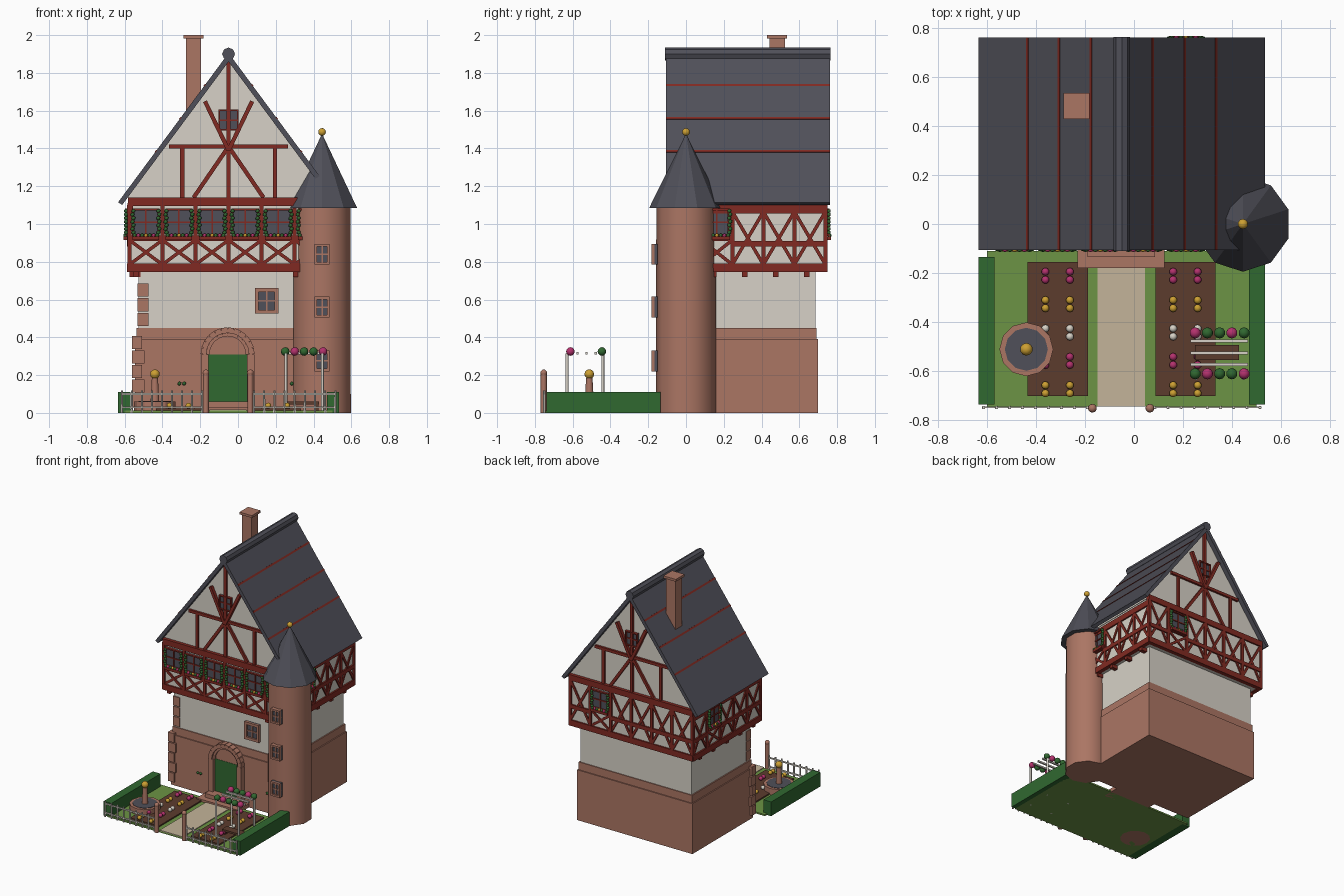
import bpy, bmesh, math
from mathutils import Matrix, Vector

cube = bpy.data.objects.get("Cube")
if cube:
    bpy.data.objects.remove(cube)

COLOURS = {
    "slate": (0.08, 0.08, 0.10), "plaster": (0.68, 0.64, 0.57), "brick": (0.41, 0.18, 0.127),
    "timber": (0.22, 0.023, 0.016), "leaf": (0.03, 0.138, 0.03), "lawn": (0.15, 0.296, 0.058),
    "soil": (0.107, 0.045, 0.027), "gold": (0.61, 0.35, 0.032), "magenta": (0.456, 0.032, 0.156),
    "sand": (0.55, 0.456, 0.319)}
MATS = {}
for key, rgb in COLOURS.items():
    m = bpy.data.materials.new(key)
    m.use_nodes = True
    m.diffuse_color = (*rgb, 1)
    m.node_tree.nodes["Principled BSDF"].inputs["Base Color"].default_value = (*rgb, 1)
    MATS[key] = m

PARTS = {}
WORLD = Matrix.Identity(4)


def mesh_for(name, mat):
    return PARTS.setdefault((name, mat), bmesh.new()) if (name, mat) not in PARTS else PARTS[name, mat]


def box(name, mat, x0, x1, y0, y1, z0, z1, frame=WORLD):
    centre = Vector((x0 + x1, y0 + y1, z0 + z1)) / 2
    size = Matrix.Diagonal((x1 - x0, y1 - y0, z1 - z0, 1))
    bmesh.ops.create_cube(mesh_for(name, mat), matrix=frame @ Matrix.Translation(centre) @ size)


def beam(name, mat, a, b, width, d0, d1, frame):
    """Straight timber on a wall from (u, z) a to b, between depths d0 and d1."""
    du, dz = b[0] - a[0], b[1] - a[1]
    turn = Matrix.Rotation(-math.atan2(dz, du), 4, 'Y')
    place = Matrix.Translation(((a[0] + b[0]) / 2, (d0 + d1) / 2, (a[1] + b[1]) / 2))
    size = Matrix.Diagonal((math.hypot(du, dz), d1 - d0, width, 1))
    bmesh.ops.create_cube(mesh_for(name, mat), matrix=frame @ place @ turn @ size)


def cone(name, mat, x, y, z0, z1, r0, r1, sides=10, smooth=False):
    made = bmesh.ops.create_cone(mesh_for(name, mat), cap_ends=True, segments=sides, radius1=r0, radius2=r1,
                                 depth=z1 - z0, matrix=Matrix.Translation((x, y, (z0 + z1) / 2)))
    for f in {f for v in made["verts"] for f in v.link_faces}:
        f.smooth = smooth and len(f.verts) == 4


def ball(name, mat, p, r, detail=2, frame=WORLD):
    made = bmesh.ops.create_icosphere(mesh_for(name, mat), subdivisions=detail, radius=r,
                                      matrix=frame @ Matrix.Translation(p))
    for f in {f for v in made["verts"] for f in v.link_faces}:
        f.smooth = True


def prism(name, mat, outline, y0, y1):
    bm = mesh_for(name, mat)
    face = bm.faces.new([bm.verts.new((x, y0, z)) for x, z in outline])
    out = bmesh.ops.extrude_face_region(bm, geom=[face])["geom"]
    bmesh.ops.translate(bm, verts=[v for v in out if isinstance(v, bmesh.types.BMVert)], vec=(0, y1 - y0, 0))


def wall_frame(u, n, origin):
    """Wall coordinates: u along the wall, depth outwards, z up."""
    return Matrix(((u[0], n[0], 0, origin[0]), (u[1], n[1], 0, origin[1]), (0, 0, 1, 0), (0, 0, 0, 1)))


def window(name, mat, u, z, w, h, frame, edge=0.014):
    box(name + "_glass", "slate", u - w / 2, u + w / 2, -0.01, 0.008, z - h / 2, z + h / 2, frame)
    for s in (-1, 1):
        e = u + s * (w - edge) / 2
        box(name + "_frame", mat, e - edge / 2, e + edge / 2, -0.01, 0.022, z - h / 2, z + h / 2, frame)
        e = z + s * (h - edge) / 2
        box(name + "_frame", mat, u - w / 2, u + w / 2, -0.01, 0.022, e - edge / 2, e + edge / 2, frame)
    box(name + "_frame", mat, u - 0.004, u + 0.004, 0, 0.015, z - h / 2, z + h / 2, frame)
    box(name + "_frame", mat, u - w / 2, u + w / 2, 0, 0.015, z - 0.004, z + 0.004, frame)


# Masonry base and plaster floor
CX = -0.05
box("base", "brick", CX - 0.495, CX + 0.495, -0.045, 0.70, 0, 0.39)
box("base_band", "brick", CX - 0.487, CX + 0.487, -0.037, 0.692, 0.39, 0.45)
box("ground_floor", "plaster", CX - 0.478, CX + 0.478, -0.03, 0.685, 0.45, 0.77)
for i in range(5):
    w = 0.065 if i % 2 else 0.052
    box("corner_stones", "brick", -0.56, -0.56 + w, -0.06, w - 0.06, 0.03 + i * 0.077, 0.10 + i * 0.077)
for i in range(3):
    box("upper_corner_stones", "brick", -0.533, -0.475, -0.038, 0.02, 0.46 + i * 0.078, 0.53 + i * 0.078)
front_low = wall_frame((1, 0), (0, -1), (0, -0.03))
window("ground_window", "brick", 0.152, 0.593, 0.125, 0.135, front_low, 0.02)

# Doorway with arch and steps
DX = -0.055
box("door", "leaf", DX - 0.102, DX + 0.102, -0.06, -0.04, 0.06, 0.31)
for s in (-1, 1):
    box("door_posts", "brick", DX + s * 0.122 - 0.02, DX + s * 0.122 + 0.02, -0.085, -0.04, 0, 0.31)
arc = [math.pi * i / 12 for i in range(13)]
prism("arch_panel", "brick", [(DX + 0.12 * math.cos(t), 0.31 + 0.12 * math.sin(t)) for t in arc], -0.058, -0.03)
for r, w, d in ((0.128, 0.03, 0.055), (0.105, 0.018, 0.04)):
    pts = [(DX + r * math.cos(t), 0.31 + r * math.sin(t)) for t in arc]
    for a, b in zip(pts, pts[1:]):
        beam("door_arch", "brick", a, b, w, 0, d, front_low)
box("lower_step", "brick", -0.23, 0.125, -0.18, -0.04, 0, 0.03)
box("upper_step", "brick", -0.19, 0.085, -0.135, -0.04, 0.03, 0.06)
for x in (-0.31, -0.285, 0.285, 0.31):
    ball("wall_studs", "leaf", (x, -0.05, 0.155), 0.011, 1)

# Jettied timber floor
X0, X1, Y0, Y1 = -0.575, 0.475, -0.083, 0.738
box("upper_floor", "plaster", X0, X1, Y0, Y1, 0.75, 1.12)
WALLS = [  # frame, start, end, panel count, window panels, top of wall
    (wall_frame((1, 0), (0, -1), (0, Y0)), X0, X1, 6, range(6), 1.14),
    (wall_frame((1, 0), (0, 1), (0, Y1)), X0, X1, 6, (4,), 1.14),
    (wall_frame((0, 1), (1, 0), (X1, 0)), Y0, Y1, 5, (1,), 1.10),
    (wall_frame((0, 1), (-1, 0), (X0, 0)), Y0, Y1, 5, (3,), 1.10)]
for frame, u0, u1, count, glazed, top in WALLS:
    for z0, z1 in ((0.745, 0.79), (top - 0.045, top)):
        box("wall_plates", "timber", u0 - 0.008, u1 + 0.008, -0.02, 0.012, z0, z1, frame)
    step = (u1 - u0) / count
    for i in range(count + 1):
        u = u0 + i * step
        box("posts", "timber", u - 0.011, u + 0.011, -0.01, 0.011, 0.78, top - 0.03, frame)
        if count == 5 and i < 5:
            box("joist_ends", "timber", u + 0.05, u + 0.08, -0.06, 0.0, 0.72, 0.75, frame)
    for i in range(count):
        a, b, mid = u0 + i * step, u0 + (i + 1) * step, u0 + (i + 0.5) * step
        has_window = i in glazed
        z1 = 0.915 if has_window else top - 0.035
        beam("cross_braces", "timber", (a, 0.785), (b, z1), 0.018, -0.005, 0.008, frame)
        beam("cross_braces", "timber", (a, z1), (b, 0.785), 0.018, -0.005, 0.009, frame)
        rail = 0.925 if has_window else 0.895
        box("mid_rails", "timber", a, b, -0.005, 0.012, rail - 0.015, rail + 0.015, frame)
        if not has_window:
            continue
        window("upper_windows", "timber", mid, 1.01, step - 0.03, 0.145, frame, 0.01)
        box("flower_boxes", "timber", mid - 0.07, mid + 0.07, 0, 0.03, 0.915, 0.935, frame)
        for k in range(7):
            mat = ("leaf", "magenta", "leaf", "gold")[k % 4]
            ball("box_flowers", mat, (mid - 0.06 + k * 0.02, 0.022, 0.94), 0.011, 1, frame)
        for s in (-1, 1):
            for k in range(7):
                ball("vines", "leaf", (mid + s * (0.066 + 0.005 * (k % 2)), 0.018, 0.955 + k * 0.019), 0.012, 1, frame)
for x in (-0.54, 0.305):
    box("front_brackets", "timber", x - 0.013, x + 0.013, Y0, -0.02, 0.72, 0.75)

# Gables with timber framing
prism("gables", "plaster", [(CX - 0.53, 1.12), (CX + 0.53, 1.12), (CX + 0.53, 1.16), (CX, 1.875), (CX - 0.53, 1.16)], -0.07, 0.725)
for frame in (wall_frame((1, 0), (0, -1), (CX, -0.07)), wall_frame((1, 0), (0, 1), (CX, 0.725))):
    beam("king_posts", "timber", (0, 1.12), (0, 1.86), 0.022, -0.01, 0.018, frame)
    beam("collars", "timber", (-0.315, 1.41), (0.315, 1.41), 0.022, -0.01, 0.016, frame)
    window("gable_windows", "timber", 0, 1.55, 0.105, 0.11, frame, 0.008)
    for s in (-1, 1):
        beam("gable_posts", "timber", (s * 0.245, 1.13), (s * 0.245, 1.41), 0.022, -0.01, 0.014, frame)
        beam("gable_braces", "timber", (0, 1.41), (s * 0.185, 1.14), 0.022, -0.01, 0.015, frame)
        beam("gable_braces", "timber", (0, 1.39), (s * 0.125, 1.65), 0.022, -0.01, 0.026, frame)

# Roof, tile courses, ridge and chimney
RUN, TOP, EAVE, YA, YB = 0.585, 1.905, 1.115, -0.107, 0.762
slope = (TOP - EAVE) / RUN
for s in (-1, 1):
    prism("roof", "slate", [(CX, TOP), (CX + s * RUN, EAVE), (CX + s * (RUN - 0.022), EAVE - 0.014), (CX, TOP - 0.046)], YA, YB)
    for z in (1.735, 1.56, 1.385):
        x = (TOP - z) / slope
        beam("roof_stripes", "timber", (s * (x - 0.004), z + 0.0055), (s * (x + 0.004), z - 0.0055), 0.006, YA, YB,
             wall_frame((1, 0), (0, 1), (CX, 0)))
prism("ridge", "slate", [(CX + 0.034 * math.cos(k * math.pi / 4), 1.9 + 0.034 * math.sin(k * math.pi / 4))
                         for k in range(8)], YA - 0.003, YB + 0.003)
box("chimney", "brick", -0.275, -0.195, 0.443, 0.523, 1.5, 1.985)
box("chimney_cap", "brick", -0.288, -0.182, 0.43, 0.536, 1.982, 2.0)

# Round corner tower
TX = 0.445
cone("tower", "brick", TX, 0, 0, 1.1, 0.16, 0.157, 10, True)
cone("tower_roof", "slate", TX, 0, 1.085, 1.47, 0.195, 0.004)
ball("tower_finial", "gold", (TX, 0, 1.487), 0.021)
for z in (0.84, 0.56, 0.275):
    window("tower_windows", "brick", TX, z, 0.08, 0.11, wall_frame((1, 0), (0, -1), (0, -0.16)), 0.014)

# Garden ground, hedges and flower beds
box("lawn", "lawn", -0.6, 0.5, -0.745, -0.11, 0, 0.012)
box("path", "sand", -0.15, 0.045, -0.745, -0.17, 0.005, 0.018)
for x in (-0.603, 0.503):
    box("hedges", "leaf", x - 0.033, x + 0.033, -0.738, -0.135, 0, 0.11)
for x in (-0.312, 0.21):
    box("flower_beds", "soil", x - 0.123, x + 0.123, -0.703, -0.155, 0.005, 0.022)
    for dx in (-0.05, 0.05):
        for row, mat in enumerate(("magenta", "gold", "plaster", "magenta", "gold")):
            for dy in (0, 0.033):
                y = -0.195 - row * 0.116 - dy
                cone("stems", "leaf", x + dx, y, 0.02, 0.034, 0.004, 0.004, 6)
                ball("bed_flowers", mat, (x + dx, y, 0.038), 0.016)

# Fountain
FX, FY = -0.44, -0.512
cone("fountain_basin", "brick", FX, FY, 0, 0.06, 0.11, 0.11, 12)
cone("fountain_water", "slate", FX, FY, 0.058, 0.063, 0.088, 0.088, 12)
cone("fountain_column", "brick", FX, FY, 0.06, 0.185, 0.024, 0.017, 10, True)
ball("fountain_ball", "gold", (FX, FY, 0.205), 0.026)

# Rose pergola with bench
for x in (0.253, 0.447):
    for y in (-0.63, -0.44):
        cone("pergola_posts", "plaster", x, y, 0, 0.315, 0.008, 0.008, 8, True)
for y in (-0.478, -0.527, -0.575):
    box("pergola_bars", "plaster", 0.23, 0.465, y - 0.006, y + 0.006, 0.31, 0.322)
for k in range(5):
    for y, first in ((-0.445, 0), (-0.612, 1)):
        mat = "magenta" if (k - first) % 3 == 0 else "leaf"
        ball("roses", mat, (0.25 + k * 0.05, y, 0.325), 0.023)
box("bench", "soil", 0.25, 0.43, -0.555, -0.495, 0.045, 0.06)
for x in (0.265, 0.415):
    box("bench_legs", "soil", x - 0.01, x + 0.01, -0.55, -0.5, 0.005, 0.045)

# Front fence and gate pillars
for a, b in ((-0.615, -0.19), (0.085, 0.515)):
    for z in (0.03, 0.1):
        box("fence_rails", "plaster", a, b, -0.753, -0.745, z - 0.005, z + 0.005)
    for k in range(9):
        cone("fence_pickets", "plaster", a + (b - a) * k / 8, -0.75, 0, 0.118, 0.007, 0.006, 6)
for x in (-0.17, 0.065):
    cone("gate_pillars", "brick", x, -0.753, 0, 0.205, 0.016, 0.016, 8, True)
    ball("gate_pillar_tops", "brick", (x, -0.753, 0.212), 0.018)

# Turn every part into an object
for (name, mat), bm in PARTS.items():
    bmesh.ops.recalc_face_normals(bm, faces=bm.faces)
    shared = sum(key[0] == name for key in PARTS) > 1
    label = f"{name}_{mat}" if shared else name
    mesh = bpy.data.meshes.new(label)
    bm.to_mesh(mesh)
    bm.free()
    mesh.materials.append(MATS[mat])
    bpy.context.collection.objects.link(bpy.data.objects.new(label, mesh))
